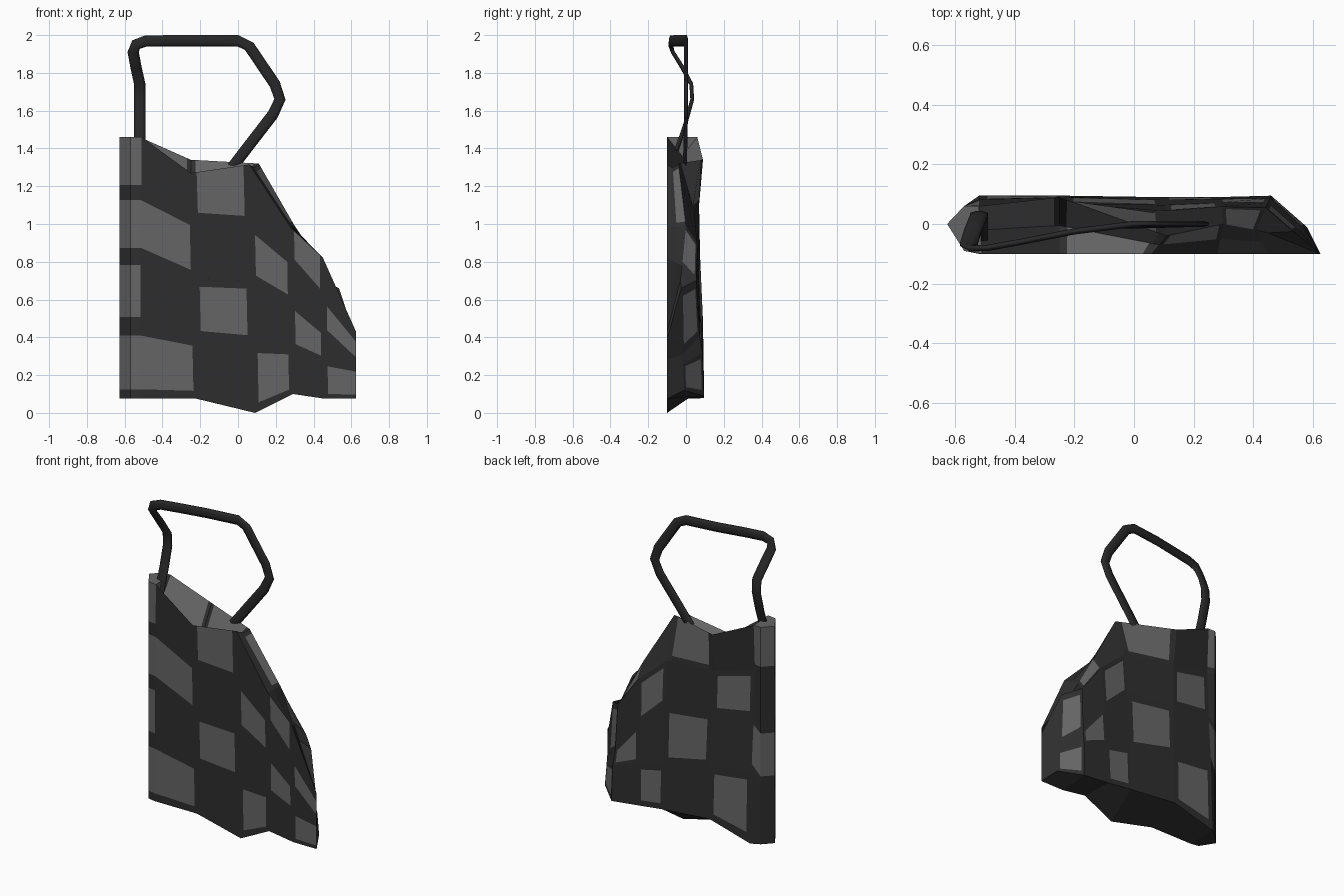
import bpy, bmesh, math
from mathutils import Vector

if "Cube" in bpy.data.objects:
    bpy.data.objects.remove(bpy.data.objects["Cube"])


def material(name, c):
    m = bpy.data.materials.new(name)
    m.diffuse_color = (c, c, c, 1)
    m.use_nodes = True
    m.node_tree.nodes["Principled BSDF"].inputs["Base Color"].default_value = m.diffuse_color
    return m


dark = material("dark_cloth", 0.027)
light = material("light_check", 0.13)
black = material("handle_black", 0.021)


def finish(bm, name, mats):
    bmesh.ops.recalc_face_normals(bm, faces=bm.faces)
    me = bpy.data.meshes.new(name)
    bm.to_mesh(me)
    bm.free()
    for m in mats:
        me.materials.append(m)
    ob = bpy.data.objects.new(name, me)
    bpy.context.collection.objects.link(ob)


# Bag wall: columns running from the front right corner, round the left side, to the back right
# each column is x top, x bottom, y top, y bottom, then the heights of the row boundaries
LEFT = (1.46, 1.17, 0.83, 0.46, 0.075)
columns = [
    (.625, .625, -.10, -.10, (0.43, 0.39, 0.28, 0.24, 0.075)),
    (.45, .46, -.10, -.10, (0.82, 0.61, 0.43, 0.275, 0.075)),
    (.28, .29, -.10, -.10, (0.98, 0.81, 0.585, 0.34, 0.10)),
    (.06, .09, -.10, -.10, (1.315, 1.00, 0.70, 0.365, 0.0)),
    (-.25, -.22, -.10, -.10, (1.27, 1.03, 0.71, 0.395, 0.075)),
    (-.51, -.52, -.10, -.10, LEFT),
    (-.57, -.57, -.09, -.09, LEFT),
    (-.627, -.627, 0.0, 0.0, LEFT),
    (-.57, -.57, 0.06, 0.06, LEFT),
    (-.52, -.52, 0.06, 0.095, (1.46, 1.17, 0.87, 0.54, 0.08)),
    (-.25, -.23, 0.09, 0.095, (1.34, 1.10, 0.83, 0.49, 0.16)),
    (.11, .10, -.04, 0.09, (1.32, 1.06, 0.79, 0.41, 0.13)),
    (.30, .27, 0.0, 0.09, (0.99, 0.90, 0.62, 0.37, 0.11)),
    (.41, .46, -.02, 0.095, (0.78, 0.70, 0.40, 0.32, 0.09)),
    (.45, .58, -.03, -.01, (0.70, 0.66, 0.31, 0.26, 0.12)),
]
dent = (0, .022, .018, .004, 0)                      # back wall sags inwards
bulge = (0, .65, .8, .93, 1)                         # right of the back swells below the rim
band = [5, 4, 3, 2, 1, 0, 0, 0, 0, 1, 2, 3, 4, 5]   # check column of each gap
grid = []
for k, (xt, xb, yt, yb, zs) in enumerate(columns):
    grid.append([])
    for r, z in enumerate(zs):
        t = bulge[r] if k in (11, 12, 13) else r / 4
        y = yt + (yb - yt) * t - (dent[r] if k in (9, 10) else 0)
        x = xt + (xb - xt) * (bulge[r] if k > 12 else r / 4)
        grid[k].append(Vector((x, y, z)))

bm = bmesh.new()


def patch(a, b, c, d, u0=0, u1=0, v0=0, v1=0, lit=False):
    """Quad a-b (top) d-c (bottom); a lit quad gets a dark border."""
    def p(u, v):
        return a.lerp(b, u).lerp(d.lerp(c, u), v)
    us, vs = (0, u0, u1, 1), (0, v0, v1, 1)
    if not lit:
        us, vs = (0, 1), (0, 1)
    for i in range(len(us) - 1):
        for j in range(len(vs) - 1):
            if us[i + 1] - us[i] < 1e-4 or vs[j + 1] - vs[j] < 1e-4:
                continue
            f = bm.faces.new([bm.verts.new(p(us[s], vs[t])) for s, t in
                              ((i, j), (i + 1, j), (i + 1, j + 1), (i, j + 1))])
            f.material_index = int(lit and i == 1 and j == 1)


for k, col in enumerate(band):
    for r in range(4):
        lit = (col + r) % 2 == 0
        u0, u1 = 0.1, 0.9
        if k == 4:                         # front checks run on from the side
            u0, u1 = 0.05, 1
        if k == 0:
            u0 = 0
        if col == 0:                       # side strip is checked right across
            u0, u1 = 0, 1
            lit = r % 2 == 0 or k < 7
        v0 = 0 if r == 0 else 0.13
        patch(grid[k][r], grid[k + 1][r], grid[k + 1][r + 1], grid[k][r + 1],
              u0, u1, v0, 0.87, lit)

# Sagging top between the rims, plus bottom and right gussets
N = len(grid)
sag = (0, 0, 0, 0.02, 0.14, 0.10)
mid = []
for k in range(6):
    m = (grid[k][0] + grid[N - 1 - k][0]) / 2
    mid.append(m - Vector((0, 0, sag[k])))
for k in range(5):
    f0, f1, b0, b1 = grid[k], grid[k + 1], grid[N - 1 - k], grid[N - 2 - k]
    patch(f0[0], f1[0], mid[k + 1], mid[k], 0.1, 0.92, 0, 1, k == 3)
    patch(mid[k], mid[k + 1], b1[0], b0[0], 0.07, 0.93 if k < 4 else 1, 0, 1, k in (2, 3, 4))
    patch(f0[4], f1[4], b1[4], b0[4])
for r in range(4):
    patch(grid[0][r], grid[-1][r], grid[-1][r + 1], grid[0][r + 1])
for r in (0, 4):
    f = bm.faces.new([bm.verts.new(grid[k][r]) for k in range(5, 10)])
    f.material_index = int(r == 0)
f = bm.faces.new([bm.verts.new(p) for p in (grid[5][0], mid[5], grid[9][0])])
f.material_index = 1
bmesh.ops.remove_doubles(bm, verts=bm.verts, dist=0.0005)
finish(bm, "bag_body", [dark, light])

# Handle: flattened eight-sided strap swept along a bent loop
path = [Vector(p) for p in (
    (-.52, -.05, 1.39), (-.52, 0.0, 1.54), (-.52, 0.033, 1.66), (-.52, 0.028, 1.74),
    (-.54, -.02, 1.83), (-.555, -.07, 1.91), (-.54, -.082, 1.95), (-.49, -.08, 1.968),
    (-.38, -.06, 1.97), (-.2, -.025, 1.97), (0.0, 0, 1.97), (0.06, 0, 1.94),
    (0.195, 0, 1.74), (0.222, 0, 1.66), (0.185, 0, 1.58), (0.0, -.005, 1.34), (-.03, -.005, 1.30))]
bm = bmesh.new()
rings = []
for i, p in enumerate(path):
    t = (path[min(i + 1, len(path) - 1)] - path[max(i - 1, 0)]).normalized()
    w = t.cross(Vector((0, 1, 0))).normalized()
    n = w.cross(t)
    rings.append([bm.verts.new(p + w * 0.032 * math.cos(a) + n * 0.011 * math.sin(a))
                  for a in (math.tau * (s + 0.5) / 8 for s in range(8))])
for a, b in zip(rings, rings[1:]):
    for s in range(8):
        bm.faces.new((a[s], a[(s + 1) % 8], b[(s + 1) % 8], b[s]))
bm.faces.new(rings[0])
bm.faces.new(rings[-1])
for f in bm.faces:
    f.smooth = len(f.verts) == 4
finish(bm, "handle", [black])
